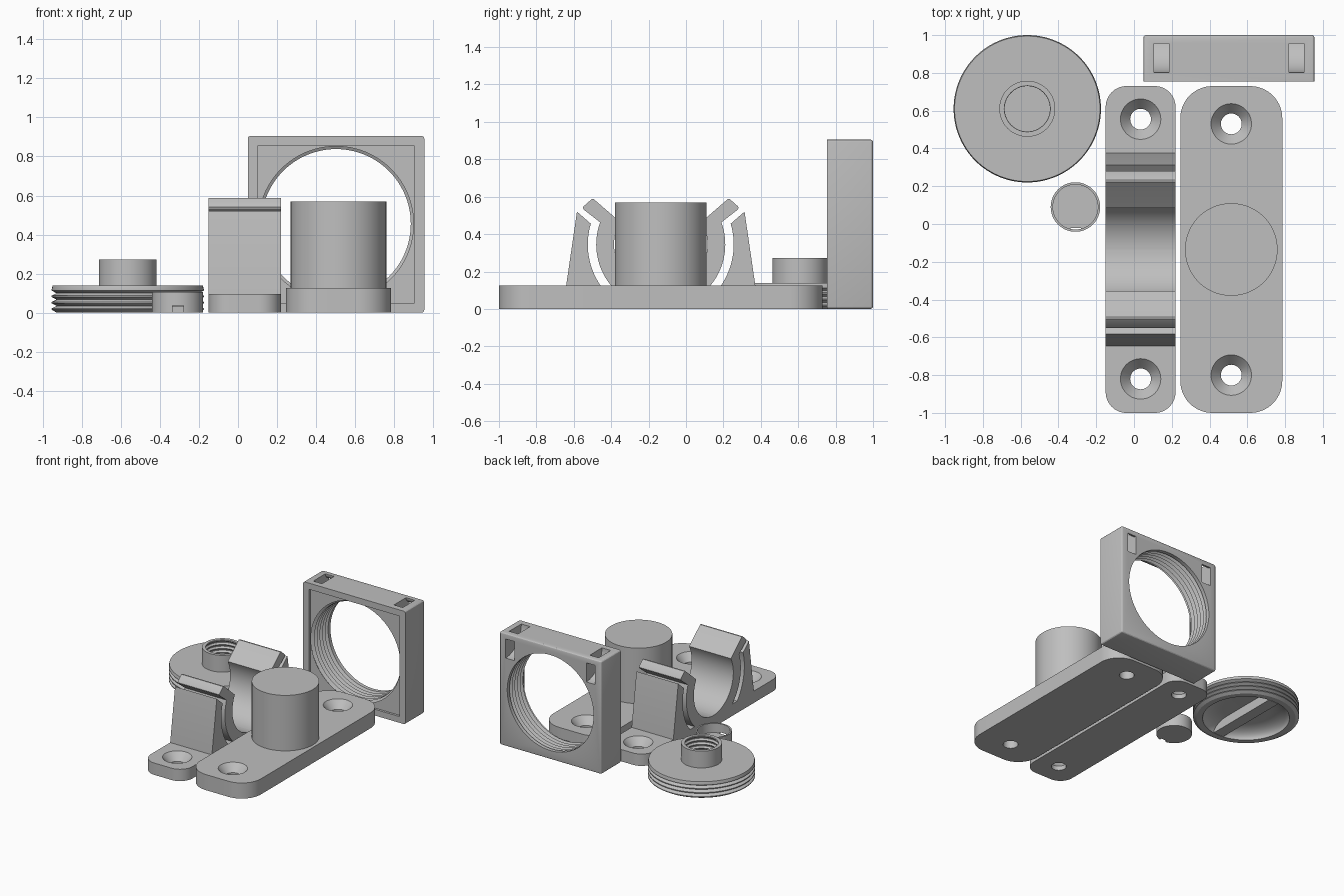
import bpy, bmesh, math
from mathutils import Matrix

if "Cube" in bpy.data.objects:
    bpy.data.objects.remove(bpy.data.objects["Cube"])

grey = bpy.data.materials.new("plain grey")
grey.diffuse_color = (0.52, 0.52, 0.52, 1)
grey.use_nodes = True
grey.node_tree.nodes["Principled BSDF"].inputs["Base Color"].default_value = grey.diffuse_color


def add(name, bm, matrix=None):
    bmesh.ops.remove_doubles(bm, verts=bm.verts, dist=1e-5)
    bmesh.ops.recalc_face_normals(bm, faces=bm.faces)
    if matrix:
        bm.transform(matrix)
    mesh = bpy.data.meshes.new(name)
    bm.to_mesh(mesh)
    bm.free()
    mesh.materials.append(grey)
    ob = bpy.data.objects.new(name, mesh)
    bpy.context.collection.objects.link(ob)
    return ob


def box(name, lo, hi):
    bm = bmesh.new()
    bmesh.ops.create_cube(bm, size=1)
    for v in bm.verts:
        v.co = [lo[i] if v.co[i] < 0 else hi[i] for i in range(3)]
    return add(name, bm)


def prism(name, points, matrix, depth):
    """Extrude a flat outline along its local z."""
    bm = bmesh.new()
    face = bm.faces.new([bm.verts.new((u, v, 0)) for u, v in points])
    ext = bmesh.ops.extrude_face_region(bm, geom=[face])["geom"]
    bmesh.ops.translate(bm, vec=(0, 0, depth),
                        verts=[g for g in ext if isinstance(g, bmesh.types.BMVert)])
    return add(name, bm, matrix)


def lathe(name, profile, matrix, steps=96):
    """Spin a closed (radius, height) outline that starts and ends on the axis."""
    bm = bmesh.new()
    vs = [bm.verts.new((r, 0, z)) for r, z in profile]
    es = [bm.edges.new(p) for p in zip(vs, vs[1:])]
    bmesh.ops.spin(bm, geom=vs + es, cent=(0, 0, 0), axis=(0, 0, 1),
                   angle=math.tau, steps=steps, use_merge=True)
    return add(name, bm, matrix)


def arc(cx, cz, r, a0, a1, n):
    return [(cx + r * math.cos(math.radians(a0 + (a1 - a0) * i / n)),
             cz + r * math.sin(math.radians(a0 + (a1 - a0) * i / n))) for i in range(n + 1)]


def thread(r0, r1, z0, z1, turns):
    """Zigzag outline of a ridged wall, r0 in the valleys and r1 on the ridges."""
    step = (z1 - z0) / turns
    out = []
    for i in range(turns):
        z = z0 + i * step
        out += [(r0, z), (r1, z + 0.4 * step), (r1, z + 0.6 * step)]
    return out + [(r0, z1)]


def cut(ob, *cutters):
    bpy.context.view_layer.objects.active = ob
    for c in cutters:
        m = ob.modifiers.new("cut", "BOOLEAN")
        m.object, m.operation, m.solver = c, "DIFFERENCE", "EXACT"
        bpy.ops.object.modifier_apply(modifier=m.name)
        bpy.data.objects.remove(c)


def at(x, y, z=0):
    return Matrix.Translation((x, y, z))


# a local (u, v, depth) frame mapped to world (y, z, x)
SIDE = Matrix(((0, 0, 1, 0), (1, 0, 0, 0), (0, 1, 0, 0), (0, 0, 0, 1)))


# Mounting plates with rounded corners and countersunk holes
def plate(name, x0, x1, top, radius, holes):
    pts = []
    for cx, cy, a in ((x1 - radius, 0.73 - radius, 0), (x0 + radius, 0.73 - radius, 90),
                      (x0 + radius, radius - 1, 180), (x1 - radius, radius - 1, 270)):
        pts += arc(cx, cy, radius, a, a + 90, 14)
    ob = prism(name, pts, at(0, 0), top)
    sink = [(0, -0.1), (0.055, -0.1), (0.055, top - 0.06), (0.107, top), (0.107, top + 0.1), (0, top + 0.1)]
    cut(ob, *[lathe("hole", sink, at((x0 + x1) / 2, y), 48) for y in holes])


plate("post_plate", 0.245, 0.785, 0.125, 0.17, (0.53, -0.80))
plate("clip_plate", -0.15, 0.22, 0.095, 0.11, (0.555, -0.82))

# Round post
lathe("post", [(0, 0.06), (0.245, 0.06), (0.245, 0.57), (0, 0.57)], at(0.515, -0.135))

# Spring clip: one arm and one backing wall per side
CY, CZ = -0.135, 0.345
for side in (1, -1):
    tag = "back" if side > 0 else "front"
    arm = arc(0, CZ, 0.25, -89.9, 29, 28)
    arm += [(0.35, 0.58), (0.358, 0.588), (0.368, 0.588), (0.412, 0.549), (0.416, 0.54), (0.412, 0.531)]
    arm += arc(0, CZ, 0.345, 20, -49, 20) + [(0.2, 0.07), (0, 0.07)]
    wall = [(0.51, 0.07), (0.51, 0.095), (0.448, 0.52)] + arc(0, CZ, 0.39, 16.5, -41, 18) + [(0.29, 0.07)]
    for name, pts in (("clip_arm_", arm), ("clip_wall_", wall)):
        prism(name + tag, [(CY + side * u, v) for u, v in pts], at(-0.15, 0) @ SIDE, 0.37)

# Square frame with softened edges, sharp at the front
frame = box("square_frame", (0.05, 0.755, 0), (0.955, 1, 0.905))
bm = bmesh.new()
bm.from_mesh(frame.data)
edges = [e for e in bm.edges if max(v.co.y for v in e.verts) > 0.8]
bmesh.ops.bevel(bm, geom=edges, offset=0.014, segments=3, profile=0.5, affect="EDGES")
bm.to_mesh(frame.data)
bm.free()
# Threaded opening, shallow front recess and two curved strap channels
bore = [(0, -0.05), (0.383, -0.05)] + thread(0.383, 0.407, 0.03, 0.235, 6) + [(0.383, 0.3), (0, 0.3)]
cutters = [box("recess", (0.10, 0.7, 0.05), (0.905, 0.773, 0.855)),
           lathe("bore", bore, at(0.5025, 1.0, 0.455) @ Matrix.Rotation(math.radians(90), 4, "X"))]
channel = arc(1, 0.905, 0.198, 170, 280, 24) + arc(1, 0.905, 0.045, 300, 150, 16)
cutters += [prism("strap_channel", channel, at(x, 0) @ SIDE, 0.078) for x in (0.106, 0.821)]
cut(frame, *cutters)

# Threaded lid: dished underside, ridged rim and a threaded neck
lid = [(0, 0.075), (0.17, 0.075)]
lid += [(0.17 + 0.15 * math.sin(a), 0.075 * math.cos(a))
        for a in [math.radians(10 * i) for i in range(1, 10)]]
lid += [(0.365, 0)] + thread(0.365, 0.39, 0.002, 0.132, 4)[1:-1]
lid += [(0.385, 0.138), (0.148, 0.138), (0.148, 0.272), (0.122, 0.272)]
lid += thread(0.12, 0.131, 0.11, 0.265, 5)[::-1] + [(0.12, 0.1), (0, 0.1)]
lathe("threaded_lid", lid, at(-0.565, 0.61))
box("lid_grip_bar", (-0.61, 0.294, 0), (-0.52, 0.926, 0.085))

# Small cup with a notch at the foot of its front
cup = lathe("small_cup", [(0, 0), (0.131, 0), (0.131, 0.105), (0.119, 0.105), (0.119, 0.03), (0, 0.03)],
            at(-0.31, 0.09), 64)
cut(cup, box("notch", (-0.335, -0.1, -0.05), (-0.28, -0.02, 0.036)))

# Smooth the round surfaces, keep the edges sharp
for ob in bpy.context.scene.objects:
    ob.select_set(True)
    bpy.context.view_layer.objects.active = ob
bpy.ops.object.shade_smooth_by_angle(angle=math.radians(25))
